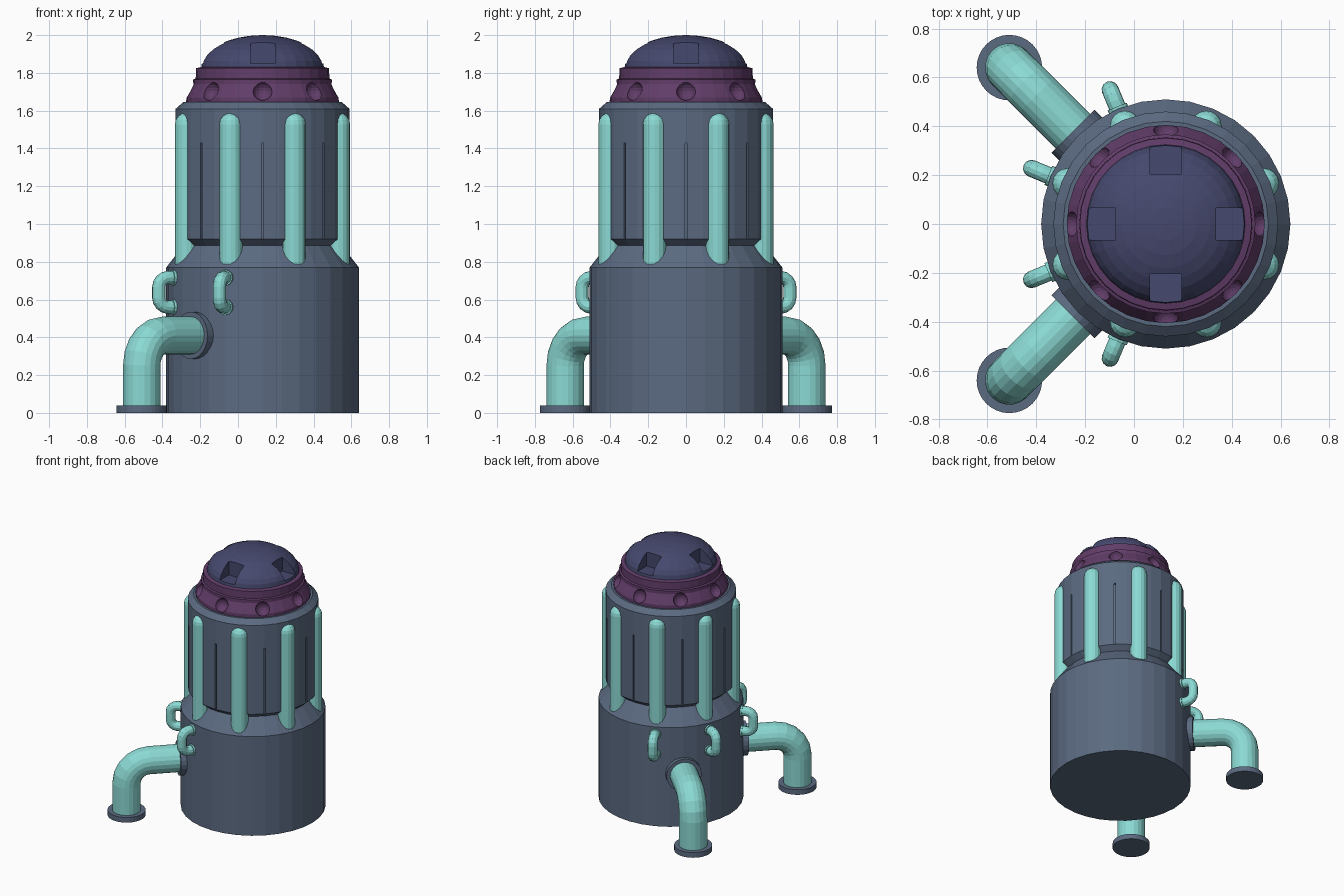
import bpy, bmesh, math
from mathutils import Vector, Matrix

cube = bpy.data.objects.get("Cube")
if cube:
    bpy.data.objects.remove(cube, do_unlink=True)

AXIS = Vector((0.13, 0, 0))  # vertical axis of the tower


def material(name, rgb):
    m = bpy.data.materials.new(name)
    m.use_nodes = True
    m.diffuse_color = (*rgb, 1)
    m.node_tree.nodes["Principled BSDF"].inputs["Base Color"].default_value = (*rgb, 1)
    return m


slate = material("slate blue", (0.105, 0.145, 0.22))
navy = material("dark indigo", (0.06, 0.065, 0.155))
plum = material("plum", (0.12, 0.046, 0.14))
teal = material("pale teal", (0.26, 0.70, 0.66))


def finish(bm, name, mat):
    bmesh.ops.recalc_face_normals(bm, faces=bm.faces)
    mesh = bpy.data.meshes.new(name)
    bm.to_mesh(mesh)
    bm.free()
    mesh.materials.append(mat)
    obj = bpy.data.objects.new(name, mesh)
    bpy.context.collection.objects.link(obj)
    return obj


def around(angle, radius, z):
    a = math.radians(angle)
    return AXIS + Vector((math.cos(a) * radius, math.sin(a) * radius, z))


def lathe(name, profile, mat, sides=32, matrix=None):
    """Revolve (radius, height) points and cap both ends."""
    bm = bmesh.new()
    rings = []
    for r, z in profile:
        rings.append([bm.verts.new((r * math.cos(math.tau * i / sides),
                                    r * math.sin(math.tau * i / sides), z))
                      for i in range(sides)])
    for low, high in zip(rings, rings[1:]):
        for i in range(sides):
            j = (i + 1) % sides
            bm.faces.new((low[i], low[j], high[j], high[i]))
    bm.faces.new(rings[0])
    bm.faces.new(rings[-1])
    bm.transform(matrix if matrix else Matrix.Translation(AXIS))
    return finish(bm, name, mat)


def tube(name, path, radius, sides, mat, normal):
    """Sweep a circle along a path lying in the plane of the normal."""
    bm = bmesh.new()
    rings = []
    for k, p in enumerate(path):
        tangent = (path[min(k + 1, len(path) - 1)] - path[max(k - 1, 0)]).normalized()
        side = tangent.cross(normal)
        rings.append([bm.verts.new(p + radius * (math.cos(t) * side + math.sin(t) * normal))
                      for t in (math.tau * i / sides for i in range(sides))])
    for a, b in zip(rings, rings[1:]):
        for i in range(sides):
            j = (i + 1) % sides
            bm.faces.new((a[i], a[j], b[j], b[i]))
    bm.faces.new(rings[0])
    bm.faces.new(rings[-1])
    return finish(bm, name, mat)


def elbow(angle, r_centre, z_centre, bend, start, steps):
    """Arc points in the vertical plane that holds the tower axis."""
    pts = []
    for k in range(steps + 1):
        t = math.radians(start - 90 * k / steps)
        pts.append(around(angle, r_centre + bend * math.cos(t), z_centre + bend * math.sin(t)))
    return pts


def cut(target, bm):
    cutter = finish(bm, "cutter", target.data.materials[0])
    cutter.hide_render = True
    mod = target.modifiers.new("cut", "BOOLEAN")
    mod.operation = "DIFFERENCE"
    mod.solver = "EXACT"
    mod.object = cutter
    bpy.context.view_layer.objects.active = target
    bpy.ops.object.modifier_apply(modifier=mod.name)
    bpy.data.objects.remove(cutter, do_unlink=True)


def box_cutter(angles, radius, z, size):
    bm = bmesh.new()
    for a in angles:
        m = (Matrix.Translation(around(a, radius, z))
             @ Matrix.Rotation(math.radians(a), 4, "Z") @ Matrix.Diagonal((*size, 1)))
        bmesh.ops.create_cube(bm, size=1, matrix=m)
    return bm


# Tower body with thin vertical seams
body = lathe("tower_body", [(0.51, 0), (0.51, 0.77), (0.42, 0.885), (0.46, 0.92),
                            (0.46, 1.61), (0.42, 1.645)], slate)
cut(body, box_cutter(range(0, 360, 45), 0.46, 1.175, (0.04, 0.012, 0.51)))

# Collar with round dimples
collar = lathe("collar", [(0.405, 1.643), (0.405, 1.67), (0.367, 1.74), (0.367, 1.765),
                          (0.354, 1.77), (0.352, 1.825), (0.32, 1.832)], plum)
dimples = bmesh.new()
for a in range(0, 360, 45):
    bmesh.ops.create_uvsphere(dimples, u_segments=16, v_segments=10, radius=0.052,
                              matrix=Matrix.Translation(around(a, 0.392, 1.705)))
cut(collar, dimples)

# Dome with four square notches
arc = [math.radians(a) for a in (0, 11, 22, 34, 45, 56, 67, 78, 89)]
dome = lathe("dome", [(0.325 * math.cos(t), 1.83 + 0.17 * math.sin(t)) for t in arc], navy)
cut(dome, box_cutter(range(0, 360, 90), 0.305, 1.925, (0.2, 0.13, 0.15)))

# Upright pipes with rounded tops
cap = [math.radians(a) for a in (0, 22, 45, 67, 88)]
for k in range(8):
    lathe(f"upright_pipe_{k + 1}",
          [(0.062, 0.74)] + [(0.062 * math.cos(t), 1.528 + 0.062 * math.sin(t)) for t in cap],
          teal, 16, Matrix.Translation(around(22.5 + 45 * k, 0.435, 0)))

# Large outlet pipes with wall and floor flanges
for label, angle in (("back", 135), ("front", 225)):
    rad = math.radians(angle)
    normal = Vector((-math.sin(rad), math.cos(rad), 0))
    path = ([around(angle, 0.47, 0.41)]
            + elbow(angle, 0.905 - 0.16, 0.25, 0.16, 90, 5)
            + [around(angle, 0.905, 0.02)])
    tube(f"{label}_outlet_pipe", path, 0.1, 20, teal, normal)
    tube(f"{label}_wall_flange", [around(angle, r, 0.41) for r in (0.47, 0.537)],
         0.125, 24, slate, normal)
    lathe(f"{label}_floor_flange", [(0.134, 0), (0.134, 0.04)], slate, 32,
          Matrix.Translation(around(angle, 0.905, 0)))

# Grab handles with small collars at the wall
for k, angle in enumerate((112.5, 157.5, 202.5, 247.5)):
    rad = math.radians(angle)
    normal = Vector((-math.sin(rad), math.cos(rad), 0))
    path = ([around(angle, 0.48, 0.716)]
            + elbow(angle, 0.545, 0.666, 0.05, 90, 4)
            + elbow(angle, 0.545, 0.61, 0.05, 0, 4)
            + [around(angle, 0.48, 0.56)])
    tube(f"handle_{k + 1}", path, 0.035, 12, teal, normal)
    for label, z in (("upper", 0.716), ("lower", 0.56)):
        tube(f"handle_{k + 1}_{label}_collar", [around(angle, r, z) for r in (0.48, 0.52)],
             0.042, 12, teal, normal)
